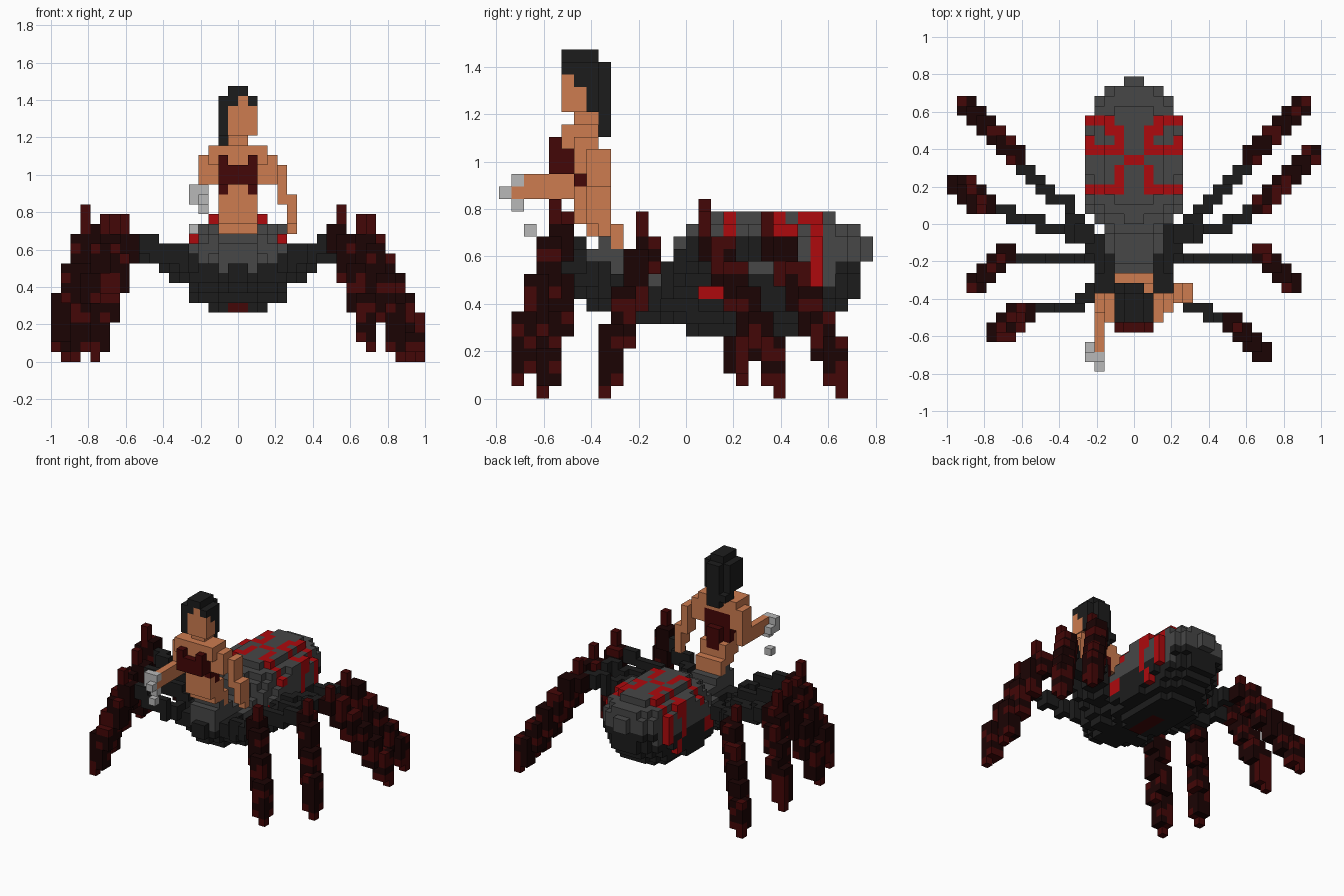
import bpy, bmesh, math, random
from mathutils import Vector

random.seed(4)
if "Cube" in bpy.data.objects:
    bpy.data.objects.remove(bpy.data.objects["Cube"])

V = 1 / 19  # edge of one block

# Flat colours
PALETTE = {
    "charcoal": (0.012, 0.012, 0.012),
    "grey": (0.063, 0.063, 0.063),
    "skin": (0.61, 0.2, 0.08),
    "bright_red": (0.42, 0.003, 0.004),
    "maroon": (0.057, 0.002, 0.002),
    "brown_black": (0.011, 0.001, 0.001),
    "pale_grey": (0.48, 0.48, 0.48),
}
MATS = {}
for name, rgb in PALETTE.items():
    m = bpy.data.materials.new(name)
    m.use_nodes = True
    m.diffuse_color = (*rgb, 1)
    m.node_tree.nodes["Principled BSDF"].inputs["Base Color"].default_value = (*rgb, 1)
    MATS[name] = m


def build(name, cells):
    """Turn a dict of block -> colour into one mesh of its outer faces."""
    bm = bmesh.new()
    names = sorted(set(cells.values()))
    corners = {}

    def corner(p):
        if p not in corners:
            corners[p] = bm.verts.new(Vector(p) * V)
        return corners[p]

    for cell, colour in cells.items():
        for axis in range(3):
            for side in (0, 1):
                near = list(cell)
                near[axis] += 2 * side - 1
                if tuple(near) in cells:
                    continue
                u, w = (axis + 1) % 3, (axis + 2) % 3
                loop = []
                for du, dw in ((0, 0), (1, 0), (1, 1), (0, 1)):
                    p = list(cell)
                    p[axis] += side
                    p[u] += du
                    p[w] += dw
                    loop.append(corner(tuple(p)))
                if not side:
                    loop.reverse()
                bm.faces.new(loop).material_index = names.index(colour)
    mesh = bpy.data.meshes.new(name)
    bm.to_mesh(mesh)
    bm.free()
    for n in names:
        mesh.materials.append(MATS[n])
    bpy.context.collection.objects.link(bpy.data.objects.new(name, mesh))


def box(cells, colour, xs, ys, zs):
    """Fill half-open ranges of blocks."""
    for i in range(*xs):
        for j in range(*ys):
            for k in range(*zs):
                cells[i, j, k] = colour


def egg(centre_y, centre_z, rx, front, back, rz, lean):
    """List the blocks inside an egg that leans along y with height."""
    for i in range(-6, 6):
        for j in range(-15, 16):
            for k in range(4, 16):
                z = k + .5 - centre_z
                y = j + .5 - centre_y - lean * z
                depth = (y / back) ** 2 if y > 0 else (-y / front) ** 2.5
                if ((i + .5) / rx) ** 2 + depth + abs(z / rz) ** 3.3 <= 1:
                    yield i, j, k


# Abdomen: grey above, charcoal below, with a red web pattern
CROSS = {4: (2,), 5: (2,), 6: (1,), 8: (2,), 9: (2, 3)}
abdomen = {}
for i, j, k in egg(6, 10, 5.45, 7.4, 8.4, 5.25, 0.25):
    a = abs(i + .5) + .5  # 1 is the innermost column
    low = 11 if j >= 12 else 10 if a == 5 else 9
    colour = "charcoal" if k < low else "grey"
    bar = (j == 7 and a >= 2 and k >= 9) or (j == 3 and a >= 2 and k >= 12) \
        or (j == 10 and a >= 3 and k >= 9)
    cross = k >= 12 and a in CROSS.get(j, ())
    rim = k >= 12 and j == 8 and a == 5
    drip = a >= 4 and ((j == 8 and k in (7, 8)) or (j in (1, 2) and k in (8, 9)))
    if bar or cross or rim or drip:
        colour = "bright_red"
    if k == 5 and a == 1 and j < 5:
        colour = "maroon"
    abdomen[i, j, k] = colour
build("abdomen", abdomen)

# Thorax and waist of the spider body
thorax = {}
for i, j, k in egg(-3.4, 8.4, 3.3, 4.8, 4.6, 2.5, -0.6):
    pale = (k >= 9 and abs(i + .5) < 2) or (k >= 8 and -4 < j < -1)
    thorax[i, j, k] = "grey" if pale else "charcoal"
box(thorax, "grey", (-2, 2), (-7, -6), (9, 13))
box(thorax, "grey", (-2, 2), (-6, -4), (9, 12))
box(thorax, "grey", (-2, 2), (-8, -7), (10, 12))
box(thorax, "charcoal", (-1, 1), (-9, -7), (8, 10))
box(thorax, "grey", (-2, 2), (-3, 1), (8, 10))
box(thorax, "grey", (-2, 2), (-2, 1), (10, 11))
box(thorax, "grey", (-2, 2), (-1, 1), (11, 13))
build("thorax", thorax)


def leg(name, base, middle, knee, foot, drop):
    """Thin upper segment, knee spike, then a thick lower segment."""
    cells = {}
    side = 1 if knee[0] > 0 else -1
    path = [Vector(base), Vector((*middle, 11.3)), Vector((*knee, 12.7))]
    last = None
    for a, b in zip(path, path[1:]):
        steps = int(3 * (b - a).length)
        for s in range(steps + 1):
            i, j, k = (math.floor(c) for c in a.lerp(b, s / steps))
            box(cells, "charcoal", (i, i + 1), (j, j + 1), (k - 1, k + 1))
            if last and last[0] != i and last[1] != j:  # fill diagonal gaps
                box(cells, "charcoal", (i, i + 1), (last[1], last[1] + 1), (k - 1, k + 1))
            last = i, j
    top = 13 + drop
    for k in range(drop + 1, top):
        for level in (k - 1, k, k + 1):
            t = min(1, max(0, (top - 1 - level) / (top - drop - 4)))
            i = round(knee[0] + (foot[0] - knee[0]) * t) - 1
            j = round(knee[1] + (foot[1] - knee[1]) * t) - 1
            banded = (k - drop) % 3 == 1
            for di in (0, 1):
                for dj in (0, 1):
                    spot = random.random() < (0.65 if banded else 0.14)
                    cells[i + di, j + dj, k] = "maroon" if spot else "brown_black"
    # Pointed claw and knee spike
    cells[foot[0] - (side < 0), foot[1] - (foot[1] < 0), drop] = "maroon"
    i, j = knee[0] - (side < 0), knee[1] - 1
    box(cells, "maroon", (i, i + 1), (j, j + 1), (top, top + 2))
    build(name, cells)


# Legs, each listed as base, middle, knee and foot
leg("right_back_leg", (-3, -2, 8), (-7, 2), (-12, 7), (-17, 12), 0)
leg("right_rear_middle_leg", (-3, -3, 7.5), (-8, -.5), (-15, 2), (-18, 4), 1)
leg("right_front_middle_leg", (-3, -3.5, 7.5), (-7, -3.5), (-13, -3), (-16, -6), 0)
leg("right_front_leg", (-3, -5, 8.5), (-6, -8.5), (-11, -9), (-14, -11), 0)
leg("left_back_leg", (2.9, -2, 8), (7, 2), (12, 7), (17, 12), 0)
leg("left_rear_middle_leg", (2.9, -3, 7.5), (8, -.5), (13, 2), (18, 7), 0)
leg("left_front_middle_leg", (2.9, -3.5, 7.5), (7, -3.5), (13, -3), (16, -6), 0)
leg("left_front_leg", (2.9, -5, 8.5), (6, -8.5), (10, -10), (13, -13), 1)

# Torso, leaning back towards the hips, with a wrapped top
torso = {}
box(torso, "skin", (-2, 2), (-6, -5), (12, 14))
box(torso, "skin", (-2, 2), (-8, -6), (13, 16))
box(torso, "skin", (-2, 2), (-9, -7), (14, 18))
box(torso, "maroon", (-2, 2), (-9, -7), (17, 18))
box(torso, "maroon", (-2, 2), (-8, -7), (16, 18))
box(torso, "skin", (-1, 1), (-9, -8), (17, 18))
box(torso, "maroon", (-1, 1), (-7, -6), (15, 18))
box(torso, "maroon", (-2, 2), (-11, -7), (18, 20))
box(torso, "skin", (-3, 3), (-10, -7), (20, 22))
for strap in (-2, 1):
    box(torso, "maroon", (strap, strap + 1), (-11, -9), (20, 21))
box(torso, "skin", (-1, 1), (-9, -7), (22, 23))
build("torso", torso)

# Right arm, reaching forward
arm = {}
box(arm, "skin", (-4, -2), (-9, -7), (18, 21))
box(arm, "skin", (-4, -3), (-13, -7), (16, 18))
box(arm, "skin", (-4, -3), (-14, -13), (16, 17))
build("right_arm", arm)

# Left arm, hanging by the side
arm = {}
box(arm, "skin", (2, 4), (-9, -7), (18, 21))
box(arm, "skin", (4, 5), (-8, -6), (16, 20))
box(arm, "skin", (5, 6), (-8, -6), (14, 17))
box(arm, "skin", (5, 6), (-7, -6), (13, 14))
build("left_arm", arm)

# Web strands at the right hand
web = {}
for cell in ((-4, -15, 16), (-4, -14, 15), (-4, -14, 17), (-5, -14, 16),
             (-5, -13, 16), (-5, -13, 13), (-5, -14, 17)):
    web[cell] = "pale_grey"
build("web_strands", web)

# Head and long hair
head = {}
box(head, "skin", (-1, 2), (-10, -8), (23, 26))
box(head, "charcoal", (-2, 2), (-9, -7), (25, 27))
box(head, "charcoal", (-2, 2), (-8, -7), (23, 27))
box(head, "charcoal", (-1, 1), (-7, -6), (21, 27))
box(head, "charcoal", (-2, -1), (-10, -7), (23, 27))
box(head, "charcoal", (-2, 1), (-8, -6), (22, 23))
box(head, "charcoal", (-2, 2), (-10, -8), (26, 27))
box(head, "charcoal", (-1, 1), (-10, -7), (27, 28))
head[0, -10, 26] = "skin"
build("head_and_hair", head)
